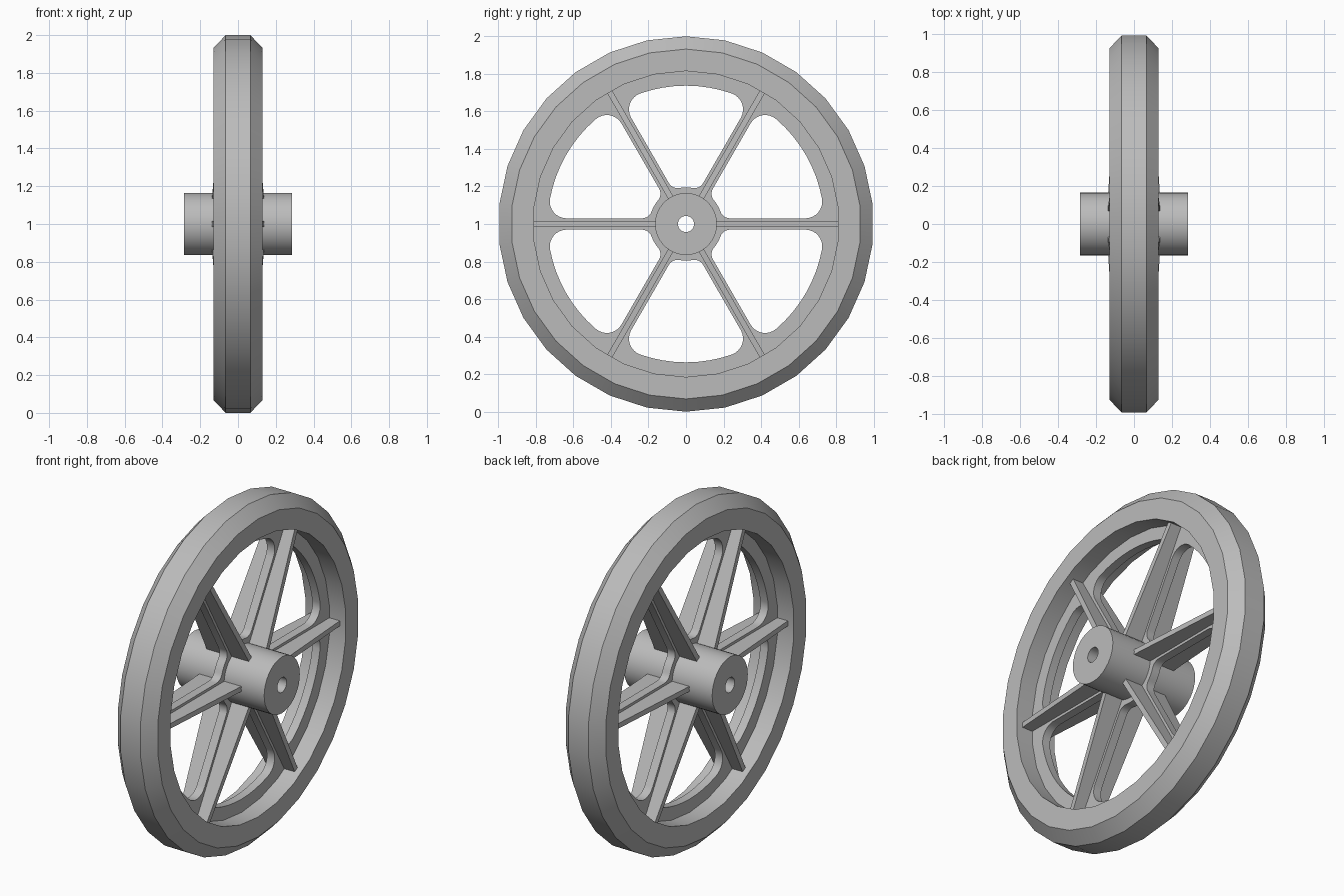
import bpy, bmesh
from math import sin, cos, asin, pi, radians, sqrt, atan2
from mathutils import Matrix, Vector

cube = bpy.data.objects.get("Cube")
if cube:
    bpy.data.objects.remove(cube)

GREY = bpy.data.materials.new("cast_grey")
GREY.use_nodes = True
GREY.diffuse_color = (0.5, 0.5, 0.5, 1)
GREY.node_tree.nodes["Principled BSDF"].inputs["Base Color"].default_value = (0.5, 0.5, 0.5, 1)

AXLE = Matrix.Translation((0, 0, 1))


def finish(name, mesh):
    """Link a mesh, give it the material and smooth only its round faces."""
    mesh.transform(AXLE)
    mesh.materials.clear()
    mesh.materials.append(GREY)
    ob = bpy.data.objects.new(name, mesh)
    bpy.context.collection.objects.link(ob)
    bpy.ops.object.select_all(action='DESELECT')
    ob.select_set(True)
    bpy.context.view_layer.objects.active = ob
    bpy.ops.object.shade_smooth_by_angle(angle=radians(25))
    return ob


def from_bmesh(name, bm):
    bmesh.ops.recalc_face_normals(bm, faces=bm.faces)
    mesh = bpy.data.meshes.new(name)
    bm.to_mesh(mesh)
    bm.free()
    return finish(name, mesh)


def lathe(name, profile, sides):
    """Turn a closed (x, radius) profile around the x axis."""
    bm = bmesh.new()
    rings = []
    for i in range(sides):
        a = pi / 2 + 2 * pi * i / sides
        rings.append([bm.verts.new((x, r * cos(a), r * sin(a))) for x, r in profile])
    n = len(profile)
    for i in range(sides):
        p, q = rings[i], rings[(i + 1) % sides]
        for j in range(n):
            k = (j + 1) % n
            bm.faces.new((p[j], p[k], q[k], q[j]))
    return from_bmesh(name, bm)


def arc(centre, radius, start, end, steps):
    return [centre + radius * Vector((cos(a), sin(a)))
            for a in (start + (end - start) * i / steps for i in range(steps + 1))]


# Rim and hub
INNER_RIM, HUB = 0.815, 0.165
lathe("rim", [(0.065, 1), (0.13, 0.932), (0.13, INNER_RIM),
              (-0.13, INNER_RIM), (-0.13, 0.932), (-0.065, 1)], 30)
lathe("hub", [(0.285, 0.043), (0.285, HUB), (-0.285, HUB), (-0.285, 0.043)], 36)


def window():
    """Outline of one rounded opening, lying between spokes at 0 and 60 degrees."""
    edge, r_in, r_out, f_in, f_out = 0.03, 0.195, 0.737, 0.055, 0.09
    mid = pi / 6
    a_out = asin((edge + f_out) / (r_out - f_out))
    a_in = asin((edge + f_in) / (r_in + f_in))
    c_out = (r_out - f_out) * Vector((cos(a_out), sin(a_out)))
    c_in = (r_in + f_in) * Vector((cos(a_in), sin(a_in)))
    o = Vector((0, 0))
    half = arc(o, r_in, mid, a_in, 3)
    half += arc(c_in, f_in, a_in + pi, 3 * pi / 2, 6)[1:]
    half += arc(c_out, f_out, -pi / 2, a_out, 8)
    half += arc(o, r_out, a_out, mid, 4)[1:]
    # Mirror across the middle of the opening
    mirrored = [Vector((p.x * cos(2 * mid) + p.y * sin(2 * mid),
                        p.x * sin(2 * mid) - p.y * cos(2 * mid))) for p in half[1:-1]]
    return half + mirrored[::-1]


# Web plate with six openings
curve = bpy.data.curves.new("web_outline", 'CURVE')
curve.dimensions = '2D'
curve.fill_mode = 'BOTH'
curve.extrude = 0.025


def add_loop(points):
    spline = curve.splines.new('POLY')
    spline.points.add(len(points) - 1)
    for sp, p in zip(spline.points, points):
        sp.co = (p.x, p.y, 0, 1)
    spline.use_cyclic_u = True


centre = Vector((0, 0))
add_loop(arc(centre, 0.84, 0, 2 * pi, 60)[:-1])
add_loop(arc(centre, 0.13, 0, 2 * pi, 36)[:-1])
for i in range(6):
    turn = Matrix.Rotation(i * pi / 3, 2)
    add_loop([turn @ p for p in window()])
outline = bpy.data.objects.new("web_outline", curve)
bpy.context.collection.objects.link(outline)
bpy.context.view_layer.update()
graph = bpy.context.evaluated_depsgraph_get()
web_mesh = bpy.data.meshes.new_from_object(outline.evaluated_get(graph))
bpy.data.objects.remove(outline)
# Stand the plate up: its own x, y, z become y, z, x
web_mesh.transform(Matrix(((0, 0, 1, 0), (1, 0, 0, 0), (0, 1, 0, 0), (0, 0, 0, 1))))
bm = bmesh.new()
bm.from_mesh(web_mesh)
bmesh.ops.remove_doubles(bm, verts=bm.verts, dist=0.0001)
from_bmesh("web", bm)

# Tapered ribs, deeper at the hub than at the rim
for i in range(6):
    bm = bmesh.new()
    bmesh.ops.create_cube(bm, size=1)
    for v in bm.verts:
        outer = v.co.y > 0
        v.co = ((1 if v.co.x > 0 else -1) * (0.092 if outer else 0.138),
                0.82 if outer else 0.14, v.co.z * 0.03)
    bm.transform(Matrix.Rotation(i * pi / 3, 4, 'X'))
    from_bmesh("rib_%d" % (i + 1), bm)
